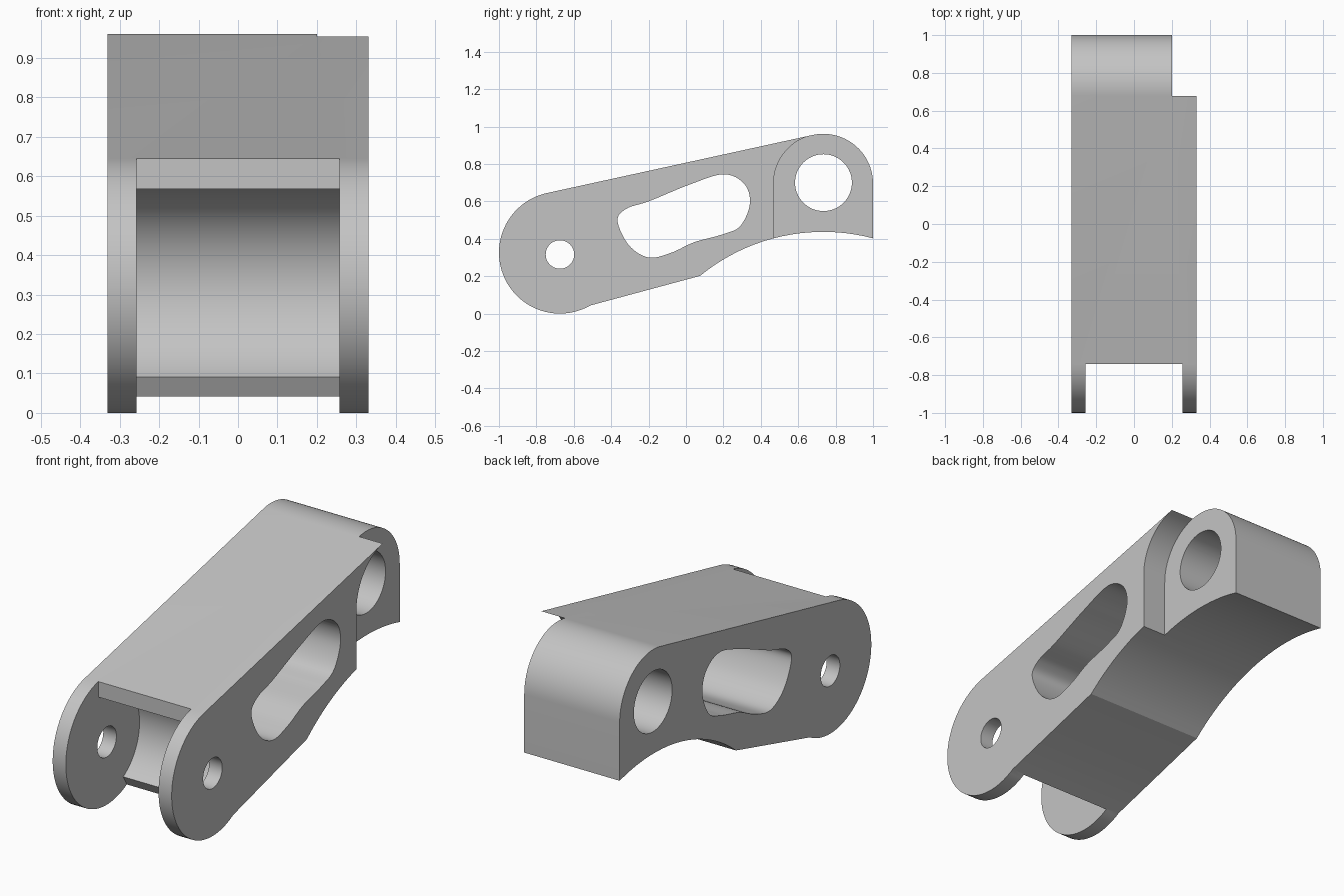
import bpy
import bmesh
from math import atan2, asin, acos, cos, sin, hypot, radians, pi
from mathutils import Vector

cube = bpy.data.objects.get("Cube")
if cube:
    bpy.data.objects.remove(cube, do_unlink=True)

grey = bpy.data.materials.new("plain grey")
grey.use_nodes = True
grey.diffuse_color = (0.55, 0.55, 0.55, 1)
grey.node_tree.nodes["Principled BSDF"].inputs["Base Color"].default_value = (0.55, 0.55, 0.55, 1)


def arc(center, r, a0, a1, n):
    """Points (y, z) along an arc."""
    return [(center[0] + r * cos(a0 + (a1 - a0) * i / n),
             center[1] + r * sin(a0 + (a1 - a0) * i / n)) for i in range(n + 1)]


def smooth_loop(points, steps=8):
    """Closed smooth curve through the points."""
    p = [Vector(q) for q in points]
    out = []
    for i in range(len(p)):
        a, b, c, d = (p[(i + k) % len(p)] for k in (-1, 0, 1, 2))
        for s in range(steps):
            t = s / steps
            out.append(tuple(0.5 * (2 * b + (c - a) * t + (2 * a - 5 * b + 4 * c - d) * t ** 2
                                    + (3 * b - a - 3 * c + d) * t ** 3)))
    return out


def extrude(name, profile, x0, x1):
    """Solid from a side profile, running across x."""
    bm = bmesh.new()
    face = bm.faces.new([bm.verts.new((x0, y, z)) for y, z in profile])
    new = bmesh.ops.extrude_face_region(bm, geom=[face])["geom"]
    bmesh.ops.translate(bm, vec=(x1 - x0, 0, 0),
                        verts=[v for v in new if isinstance(v, bmesh.types.BMVert)])
    bmesh.ops.recalc_face_normals(bm, faces=bm.faces)
    mesh = bpy.data.meshes.new(name)
    bm.to_mesh(mesh)
    bm.free()
    mesh.materials.append(grey)
    obj = bpy.data.objects.new(name, mesh)
    bpy.context.collection.objects.link(obj)
    return obj


# Main dimensions, as (y, z)
front, front_r = (-0.674, 0.326), 0.326
rear, rear_r = (0.734, 0.695), 0.266
pin = (-0.674, 0.316)
dy, dz = rear[0] - front[0], rear[1] - front[1]
top_angle = pi / 2 + atan2(dz, dy) - asin((front_r - rear_r) / hypot(dy, dz))

# Link body: two rounded ends, straight top, hollowed underside
under_r = 1.04
outline = arc(front, front_r, top_angle, radians(300), 44)
outline += arc((rear[0], 0.437 - under_r), under_r, acos(-0.659 / under_r),
               acos(rear_r / under_r), 20)
outline += arc(rear, rear_r, 0, top_angle, 26)
body = extrude("link_body", outline, -0.331, 0.331)

# Fork pocket between the two front cheeks
pocket = arc(pin, 0.26, radians(105), radians(-60), 36)
pocket += [(-0.46, -0.054), (-1.2, -0.1), (-1.2, 1.0), (pocket[0][0], 1.0)]

# Side recess around the rear eye
recess = arc(rear, rear_r, pi, top_angle, 20)
recess += [(rear[0], 1.2), (1.2, 1.2), (1.2, 0.1), (recess[0][0], 0.1)]

# Waisted window through the middle
window = smooth_loop([(-0.366, 0.495), (-0.32, 0.56), (-0.195, 0.602), (0.02, 0.69),
                      (0.2, 0.745), (0.31, 0.695), (0.342, 0.59), (0.29, 0.468),
                      (0.19, 0.422), (0.045, 0.382), (-0.08, 0.325), (-0.2, 0.3),
                      (-0.305, 0.365)])

cutters = [
    extrude("pocket_cutter", pocket, -0.258, 0.258),
    extrude("recess_cutter", recess, 0.2, 0.5),
    extrude("window_cutter", window, -0.5, 0.5),
    extrude("pin_hole_cutter", arc(pin, 0.076, 0, 2 * pi, 48)[:-1], -0.5, 0.5),
    extrude("rear_hole_cutter", arc((0.735, 0.7), 0.152, 0, 2 * pi, 64)[:-1], -0.5, 0.5),
]

bpy.ops.object.select_all(action="DESELECT")
body.select_set(True)
bpy.context.view_layer.objects.active = body
for cutter in cutters:
    cutter.hide_render = True
    mod = body.modifiers.new(cutter.name, "BOOLEAN")
    mod.operation = "DIFFERENCE"
    mod.solver = "EXACT"
    mod.object = cutter
    bpy.ops.object.modifier_apply(modifier=mod.name)
    bpy.data.objects.remove(cutter, do_unlink=True)

bpy.ops.object.shade_smooth_by_angle(angle=radians(13))
